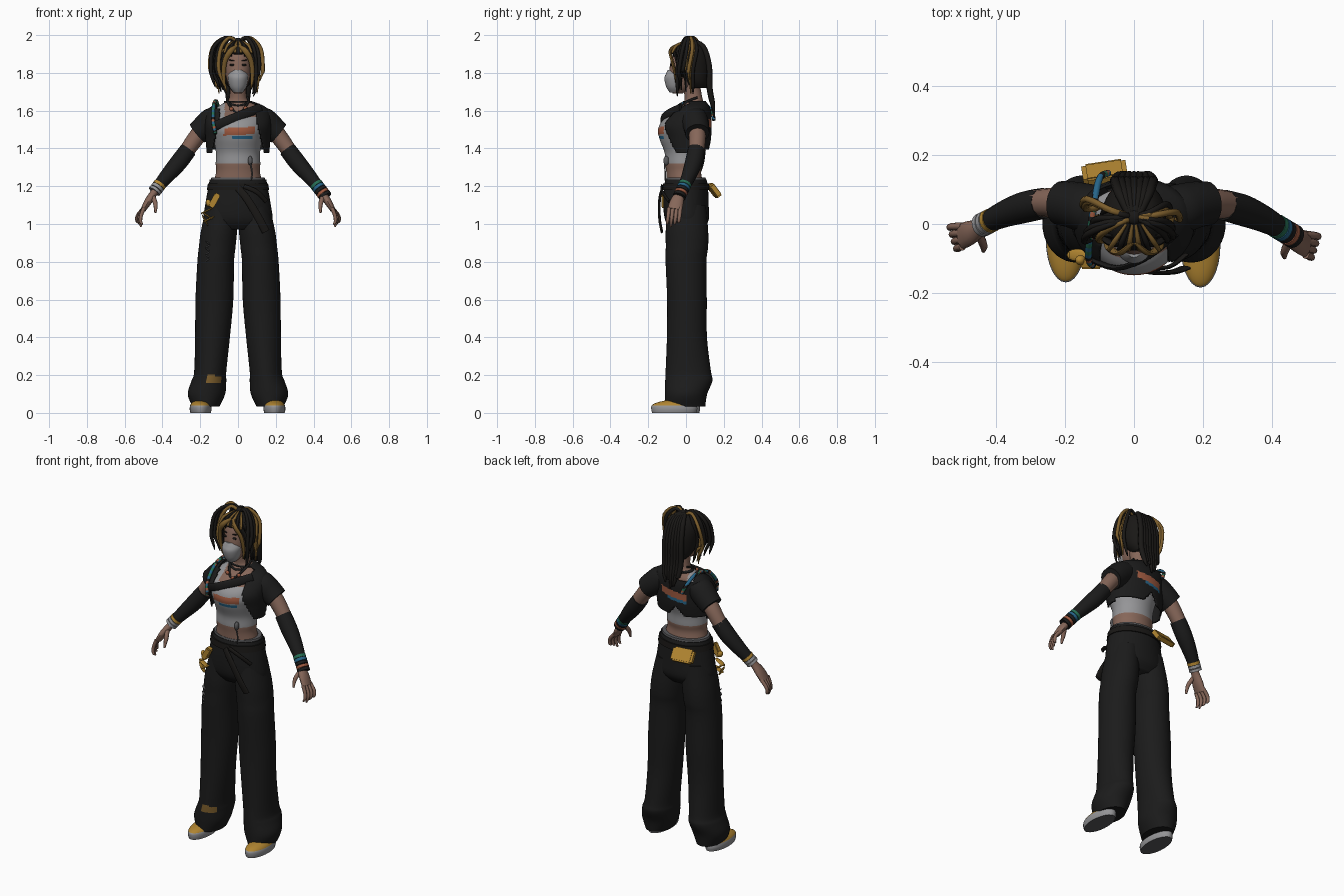
import bpy, bmesh, math, random
from mathutils import Vector, Matrix

random.seed(4)
cube = bpy.data.objects.get("Cube")
if cube:
    bpy.data.objects.remove(cube)


def material(name, *rgb):
    m = bpy.data.materials.new(name)
    m.use_nodes = True
    m.diffuse_color = (*rgb, 1)
    bsdf = next(n for n in m.node_tree.nodes if n.type == 'BSDF_PRINCIPLED')
    bsdf.inputs["Base Color"].default_value = (*rgb, 1)
    return m


BLACK = material("black cloth", .011, .011, .011)
HAIR = material("dark hair", .01, .009, .008)
SKIN = material("skin", .24, .135, .1)
WHITE = material("pale grey", .3, .3, .31)
GOLD = material("gold", .43, .23, .03)
BLOND = material("blond streak", .2, .11, .025)
ORANGE = material("orange", .34, .1, .05)
BLUE = material("blue", .02, .13, .25)
GREEN = material("green", .02, .16, .09)
GREY = material("dark grey", .1, .1, .105)


def finish(name, bm, mats, rule=None, thick=0):
    """Colour or drop faces by rule, then turn the mesh into an object."""
    bmesh.ops.recalc_face_normals(bm, faces=bm.faces)
    drop = []
    for f in bm.faces:
        f.smooth = True
        index = rule(f.calc_center_median(), f.normal) if rule else 0
        if index is None:
            drop.append(f)
        else:
            f.material_index = index
    bmesh.ops.delete(bm, geom=drop, context='FACES')
    for e in bm.edges:
        e.smooth = not (len(e.link_faces) == 2 and e.calc_face_angle(0) > .9)
    mesh = bpy.data.meshes.new(name)
    bm.to_mesh(mesh)
    bm.free()
    for m in mats:
        mesh.materials.append(m)
    ob = bpy.data.objects.new(name, mesh)
    bpy.context.scene.collection.objects.link(ob)
    if thick:
        ob.modifiers.new("thickness", 'SOLIDIFY').thickness = thick
    return ob


def smooth_path(stations, steps):
    p = [Vector(s if len(s) == 5 else (*s, s[3])) for s in stations]
    out = []
    for i in range(len(p) - 1):
        a, b, c, d = p[max(i - 1, 0)], p[i], p[i + 1], p[min(i + 2, len(p) - 1)]
        for k in range(steps):
            t = k / steps
            out.append((b * 2 + (c - a) * t + (a * 2 - b * 5 + c * 4 - d) * t ** 2
                        + (b * 3 - a - c * 3 + d) * t ** 3) * .5)
    return out + [p[-1]]


def tube(name, stations, mats, sides=12, steps=4, level=False, rule=None, thick=0):
    """Skin elliptical sections (x, y, z, rx, ry) along a smooth path."""
    mats = mats if isinstance(mats, list) else [mats]
    path = smooth_path(stations, steps)
    pos = [Vector(p[:3]) for p in path]
    bm = bmesh.new()
    rings, u = [], None
    for i, p in enumerate(path):
        if level:
            u, v = Vector((1, 0, 0)), Vector((0, 1, 0))
        else:
            t = (pos[min(i + 1, len(pos) - 1)] - pos[max(i - 1, 0)]).normalized()
            if u is None:
                u = t.cross(Vector((0, 1, 0)))
                u = u if u.length > .1 else Vector((1, 0, 0))
            u = (u - t * u.dot(t)).normalized()
            v = t.cross(u)
        rx, ry = max(p[3], .001), max(p[4], .001)
        angles = [math.tau * k / sides for k in range(sides)]
        rings.append([bm.verts.new(pos[i] + u * rx * math.cos(a) + v * ry * math.sin(a))
                      for a in angles])
    for r, q in zip(rings, rings[1:]):
        for k in range(sides):
            n = (k + 1) % sides
            bm.faces.new((r[k], r[n], q[n], q[k]))
    bm.faces.new(rings[0])
    bm.faces.new(rings[-1])
    return finish(name, bm, mats, rule, thick)


def blob(name, place, size, mat, turn=(0, 0, 0), box=False):
    bm = bmesh.new()
    if box:
        bmesh.ops.create_cube(bm, size=1)
        bmesh.ops.bevel(bm, geom=bm.edges[:], offset=.1, segments=2, affect='EDGES')
    else:
        bmesh.ops.create_uvsphere(bm, u_segments=12, v_segments=8, radius=.5)
    rot = Matrix.Rotation(turn[2], 4, 'Z') @ Matrix.Rotation(turn[1], 4, 'Y') @ Matrix.Rotation(turn[0], 4, 'X')
    bm.transform(Matrix.Translation(place) @ rot @ Matrix.Diagonal((*size, 1)))
    return finish(name, bm, [mat])


# Torso with the tank top, its shoulder strap and printed bars
def torso_rule(c, n):
    if c.y < -.05 and -.075 < c.x < .09 and 1.472 < c.z - c.x * .05 < 1.51:
        return 2
    if c.y < -.05 and -.03 < c.x < .08 and 1.447 < c.z < 1.468:
        return 3
    return 1 if 1.32 < c.z < 1.565 or (-.12 < c.x < -.07 and c.z > 1.5) else 0


tube("torso", [(0, 0, 1.18, .14, .1), (0, -.012, 1.27, .117, .092), (0, -.012, 1.32, .118, .098),
               (0, -.012, 1.38, .117, .102), (0, -.015, 1.45, .13, .125), (0, -.02, 1.5, .138, .128),
               (0, -.01, 1.55, .135, .112), (0, .03, 1.6, .13, .078), (0, .04, 1.635, .085, .058),
               (0, .04, 1.665, .047, .047), (0, .025, 1.76, .044, .045)],
     [SKIN, WHITE, ORANGE, BLUE], sides=80, steps=10, level=True, rule=torso_rule)


# Cropped jacket: open front, notched back hem, bare right neckline, printed back
def jacket_rule(c, n):
    if c.y < .02 and abs(c.x) < .1 + max(0, 1.55 - c.z) * .25:
        return None
    if c.y > .03 and c.z < 1.395 + max(0, .05 - abs(c.x + .02)) * 1.2:
        return None
    if -.115 < c.x < -.03 and c.z > 1.612:
        return None
    if c.y > .05 and -.085 < c.x < .08:
        if 1.505 < c.z - c.x * .15 < 1.545:
            return 1
        if 1.487 < c.z - c.x * .15 < 1.505 and c.x < .03:
            return 2
    return 0


tube("jacket", [(0, .005, 1.375, .165, .113), (0, .002, 1.45, .172, .13), (0, -.003, 1.52, .175, .138),
                (0, .02, 1.58, .17, .115), (0, .04, 1.62, .145, .085), (0, .045, 1.65, .075, .06)],
     [BLACK, ORANGE, BLUE], sides=112, steps=12, level=True, rule=jacket_rule, thick=.008)
tube("chest_strap", [(-.13, -.1, 1.515, .024, .008), (-.05, -.128, 1.55, .024, .008),
                     (.04, -.095, 1.585, .024, .008), (.12, -.03, 1.615, .024, .008)], BLACK)


# Arms, sleeves, warmers and hands
def arm(s):
    side = "left" if s > 0 else "right"

    def limb(name, stations, mat, **kw):
        lift = 0 if s > 0 else .08
        pts = [(s * x, y + max(0, x - .2) * lift, z, *r) for x, y, z, *r in stations]
        return tube(f"{side}_{name}", pts, mat, **kw)

    limb("sleeve", [(.1, .04, 1.57, .06, .07), (.135, .045, 1.545, .072, .072),
                    (.175, .055, 1.513, .068, .068), (.215, .06, 1.48, .062, .064)], BLACK, sides=20)
    limb("upper_arm", [(.16, .05, 1.53, .045), (.215, .06, 1.465, .045), (.28, .055, 1.375, .04)], SKIN)
    limb("arm_warmer", [(.262, .055, 1.395, .045), (.315, .04, 1.325, .046), (.375, .015, 1.255, .039),
                        (.43, -.015, 1.19, .03)], BLACK, sides=16)
    limb("palm", [(.42, -.01, 1.2, .022, .022), (.445, -.03, 1.165, .02, .024),
                  (.475, -.048, 1.12, .02, .036), (.502, -.06, 1.075, .014, .038)], SKIN)
    for i in range(4):
        y = -.09 + .02 * i
        tip = .985 + .012 * abs(i - 1)
        out = .006 * (i - 1.5)
        limb(f"finger_{i}", [(.498, y, 1.085, .011), (.522 + out, y - .004, 1.045, .01),
                             (.525 + out, y - .008, 1.015, .009), (.515 + out, y - .01, tip, .005)], SKIN, sides=8)
    limb("thumb", [(.45, -.05, 1.145, .013), (.437, -.08, 1.105, .012), (.437, -.097, 1.06, .006)], SKIN, sides=8)
    bands = [GREEN, BLUE, BLACK, ORANGE, BLACK] if s > 0 else [GOLD, WHITE, WHITE]
    for i, m in enumerate(bands):
        k = i * .011
        limb(f"bracelet_{i}", [(.412 + k, -.005 - k * .6, 1.212 - k * 1.3, .035),
                               (.421 + k, -.01 - k * .6, 1.2 - k * 1.3, .035)], m, sides=16, steps=1)


# Wide trousers and shoes
def leg(s):
    side = "left" if s > 0 else "right"

    def patch(c, n):
        return int(s < 0 and c.y < -.03 and -.165 < c.x < -.09 and .155 < c.z < .2 - (c.x + .13) * .3)

    shape = [(.085, .005, 1.1, .08, .1), (.1, .005, .97, .095, .112), (.11, .005, .88, .097, .112),
             (.118, 0, .8, .097, .108), (.125, .005, .6, .1, .105), (.135, .005, .4, .092, .106),
             (.147, .012, .22, .085, .12), (.154, .015, .17, .092, .125), (.167, 0, .1, .099, .112),
             (.17, -.004, .035, .072, .106)]
    tube(f"{side}_trouser_leg", [(s * x, *r) for x, *r in shape], [BLACK, BLOND],
         sides=40, steps=5, level=True, rule=patch)

    def shoe_rule(c, n):
        return 2 if n.z < -.9 else 0 if c.z < .04 else 1

    y = -.062 if s > 0 else -.047
    x = .193 if s > 0 else .198
    tube(f"{side}_shoe", [(s * x, y, 0, .054, .117), (s * x, y, .02, .058, .122),
                          (s * x, y, .04, .055, .119), (s * x, y + .012, .056, .045, .1),
                          (s * x, y + .03, .068, .03, .065)],
         [WHITE, GOLD, GREY], sides=28, level=True, rule=shoe_rule)


for s in (1, -1):
    arm(s)
    leg(s)
tube("trouser_hips", [(0, 0, 1.235, .15, .108), (0, 0, 1.2, .156, .116), (0, 0, 1.1, .174, .12),
                      (0, .005, 1.02, .182, .115), (0, .005, .97, .15, .08)], BLACK, sides=40, level=True)
tube("waistband", [(0, 0, 1.225, .146, .107), (0, 0, 1.246, .141, .104)], GREY, sides=40, level=True)
tube("belt", [(0, 0, 1.18, .165, .124), (0, 0, 1.215, .159, .121)], HAIR, sides=40, level=True)
tube("hanging_strap", [(0, -.125, 1.19, .018, .006), (.05, -.14, 1.13, .02, .007),
                       (.11, -.14, 1.03, .021, .007), (.147, -.128, .96, .021, .007)], HAIR)
tube("second_strap", [(.03, -.128, 1.2, .012, .006), (.1, -.125, 1.17, .012, .006),
                      (.15, -.09, 1.12, .012, .006)], HAIR)
blob("waist_pouch", (-.085, .148, 1.178), (.13, .03, .08), GOLD, (.65, 0, .15), box=True)

# Charms on the right hip, chain below and pendant on the top
blob("hip_charm", (-.125, -.115, 1.125), (.032, .03, .08), GOLD, (0, .5, 0), box=True)
blob("hip_charm_top", (-.155, -.105, 1.11), (.03, .03, .04), GOLD, (0, -.4, 0))
for i, (x, z, tilt) in enumerate([(-.165, 1.07, 1.1), (-.165, 1.045, -1), (-.155, 1.025, 1.1), (-.175, 1.02, -.5)]):
    blob(f"hip_mark_{i}", (x, -.09, z), (.01, .035, .07), GOLD, (0, tilt, 0))
for i in range(6):
    blob(f"chain_link_{i}", (-.16, -.093, .9 - i * .018), (.03, .02, .007), GREY, (0, .6 * (-1) ** i, 0))
blob("tank_pendant", (.065, -.105, 1.335), (.025, .03, .05), GREY)
tube("pendant_cord", [(.065, -.115, 1.33, .004), (.075, -.11, 1.27, .004), (.07, -.11, 1.23, .003)], GREY, sides=6)

# Beads over the right shoulder, and necklaces
tube("bead_strap", [(-.12, -.12, 1.48, .01), (-.132, -.1, 1.55, .01), (-.128, -.03, 1.63, .01),
                    (-.115, .06, 1.65, .01), (-.1, .132, 1.605, .01), (-.075, .148, 1.55, .01)],
     [BLUE, ORANGE, GREEN, BLACK], sides=8, steps=7, rule=lambda c, n: int(c.z * 90 + c.y * 70 + 50) % 4)
for name, low, mat in (("cord_necklace", 1.585, BLACK), ("choker", 1.625, BLACK)):
    tube(name, [(-.05, .06, 1.67, .006), (-.055, 0, 1.645, .006), (0, -.06 + (low - 1.585), low, .007),
                (.055, 0, 1.645, .006), (.05, .06, 1.67, .006)], mat, sides=8)
for x in (-.035, .01, .04):
    blob("necklace_bead", (x, -.05 - .015 * (abs(x) < .02), 1.585 + abs(x) * .7), (.022, .02, .022), ORANGE)

# Head, eyes and face mask
tube("head", [(0, -.045, 1.69, .02, .025), (0, -.03, 1.72, .044, .052), (0, -.01, 1.78, .064, .08),
              (0, .005, 1.84, .072, .09), (0, .015, 1.9, .068, .085), (0, .02, 1.95, .04, .05)],
     SKIN, sides=28, level=True)
tube("face_mask", [(0, -.058, 1.695, .022, .028), (0, -.058, 1.725, .044, .046), (0, -.055, 1.77, .054, .06),
                   (0, -.052, 1.795, .05, .054), (0, -.05, 1.815, .03, .047)], WHITE, sides=28, level=True)
for s in (1, -1):
    tube("mask_loop", [(s * .05, -.055, 1.78, .004), (s * .078, .02, 1.82, .004)], WHITE, sides=6)
    blob("eye", (s * .031, -.077, 1.842), (.028, .012, .012), HAIR)
    blob("eyebrow", (s * .033, -.076, 1.866), (.034, .012, .006), HAIR, (0, -s * .15, 0))
    blob("ear", (s * .074, .015, 1.815), (.015, .03, .05), SKIN)


# Hair cap with an open face
def cap_rule(c, n):
    return None if c.y < 0 and c.z < 1.905 - abs(c.x) * .3 else 0


tube("hair_cap", [(0, .065, 1.72, .045, .045), (0, .05, 1.76, .075, .07), (0, .03, 1.84, .091, .097),
                  (0, .02, 1.9, .09, .097), (0, .02, 1.945, .066, .073), (0, .02, 1.97, .02, .02)],
     HAIR, sides=48, level=True, rule=cap_rule, thick=.006)
blob("hair_tie", (0, .02, 1.97), (.045, .045, .03), HAIR)

# Fringe, looping ponytail strands and back locks
for s in (1, -1):
    for i, m in enumerate([BLOND, HAIR, HAIR, BLOND]):
        y, w = -.05 + .025 * i, .01 * i
        tube(f"fringe_{i}", [(s * .005, y - .005, 1.945, .007, .006), (s * (.04 + w), y - .034, 1.915, .015, .008),
                             (s * (.07 + w), y - .022, 1.86, .013, .008), (s * (.076 + w), y - .005, 1.78, .01, .007),
                             (s * (.07 + w), y, 1.72 - w, .003)], m, sides=8)
    for i in range(3):
        x = .012 + .022 * i
        tube(f"crown_streak_{i}", [(s * x * .4, -.0, 1.968, .004), (s * x, -.05, 1.945, .008),
                                   (s * x * 1.3, -.075, 1.905, .006)], HAIR if i == 1 else BLOND, sides=8)
for i in range(16):
    s = 1 if i % 2 else -1
    a = random.uniform(.075, .125 if s > 0 else .14)
    y = random.uniform(-.06, .07)
    end = random.uniform(1.66, 1.78)
    sway = random.uniform(-.025, .012)
    tube(f"ponytail_strand_{i}", [(0, .02, 1.955, .009), (s * a * .5, .02 + y * .4, 1.987, .009),
                                  (s * a, .02 + y, 1.93, .01), (s * (a + .012), y, 1.82, .01),
                                  (s * (a + sway), y, end + .03, .008), (s * (a + sway - .012), y, end - .01, .002)],
         BLOND if i % 4 < 2 and i < 12 else HAIR, sides=8)
for i in range(7):
    x = -.054 + .018 * i
    end = random.uniform(1.57, 1.66) - .03 * (i in (3, 4))
    tube(f"back_lock_{i}", [(x * .3, .03, 1.97, .01), (x * .8, .09, 1.94, .014), (x, .122, 1.84, .015),
                            (x, .125, 1.72, .016), (x * .85, .14, 1.64, .013), (x * .6, .15, end, .004)],
         HAIR, sides=8)
